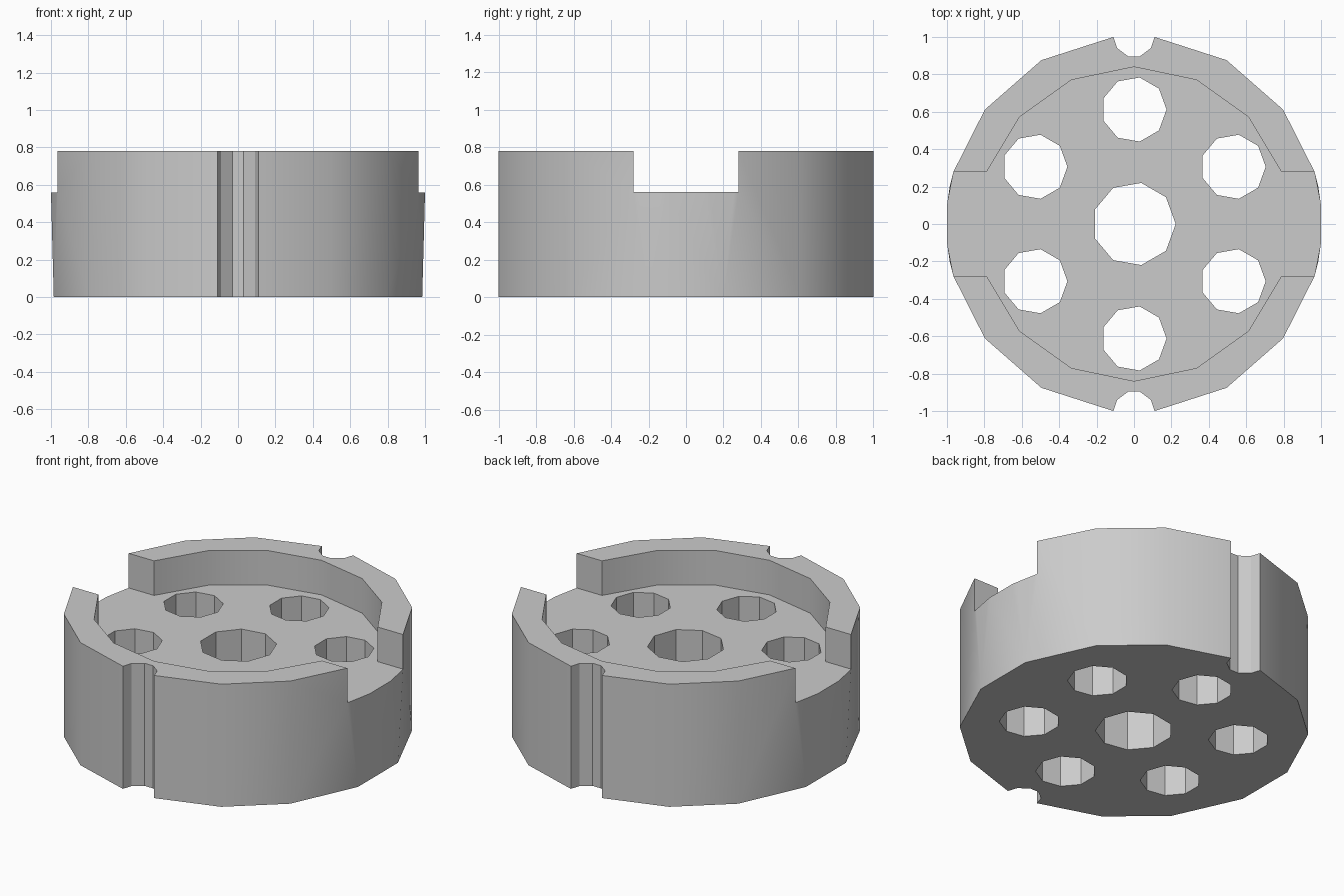
import bpy, bmesh, math

cube = bpy.data.objects.get("Cube")
if cube:
    bpy.data.objects.remove(cube, do_unlink=True)

FLOOR, TOP = 0.56, 0.78

grey = bpy.data.materials.new("plain grey")
grey.use_nodes = True
colour = (0.6, 0.6, 0.6, 1)
grey.diffuse_color = colour
grey.node_tree.nodes["Principled BSDF"].inputs["Base Color"].default_value = colour


def add_object(name, bm):
    bmesh.ops.recalc_face_normals(bm, faces=bm.faces)
    mesh = bpy.data.meshes.new(name)
    bm.to_mesh(mesh)
    bm.free()
    obj = bpy.data.objects.new(name, mesh)
    bpy.context.collection.objects.link(obj)
    return obj


def prism(name, outline, low, high):
    bm = bmesh.new()
    base = bm.faces.new([bm.verts.new((x, y, low)) for x, y in outline])
    side = bmesh.ops.extrude_face_region(bm, geom=[base])["geom"]
    verts = [v for v in side if isinstance(v, bmesh.types.BMVert)]
    bmesh.ops.translate(bm, verts=verts, vec=(0, 0, high - low))
    return add_object(name, bm)


def hole(name, x, y, radius):
    ring = [math.radians(40 * i) for i in range(9)]
    return prism(name, [(x + radius * math.cos(a), y + radius * math.sin(a)) for a in ring], -0.2, 1.2)


def four_way(points):
    return [(sx * x, sy * y) for x, y in points for sx in (1, -1) for sy in (1, -1)]


# Solid drum: the sides flare slightly between the base and the slot floor
shared = [(0.11, 1.0), (0.495, 0.876), (0.797, 0.612)]
base_ring = four_way(shared + [(0.985, 0.2)])
upper_ring = four_way(shared + [(0.965, 0.28), (1.0, 0.1)])
bm = bmesh.new()
for ring, z in ((base_ring, 0), (upper_ring, FLOOR), (upper_ring, TOP)):
    for x, y in ring:
        bm.verts.new((x, y, z))
bmesh.ops.convex_hull(bm, input=bm.verts)
loose = [v for v in bm.verts if not v.link_faces]
bmesh.ops.delete(bm, geom=loose, context="VERTS")
bmesh.ops.dissolve_limit(bm, angle_limit=math.radians(0.3), verts=bm.verts, edges=bm.edges)
drum = add_object("drum_body", bm)

# Pocket in the top, opening through both sides as a slot
quarter = [(1.3, 0.28), (0.787, 0.28), (0.612, 0.572), (0.335, 0.77)]
right_back = quarter + [(0, 0.84)]
left_back = [(-x, y) for x, y in reversed(quarter)]
back = right_back + left_back
pocket = back + [(x, -y) for x, y in reversed(back)]
cutters = [prism("pocket_cutter", pocket, FLOOR, 1.2)]

# Grooves in the front and back
half = [(0.13, 1.06), (0.09, 0.94), (0.03, 0.895)]
groove = half + [(-x, y) for x, y in reversed(half)]
for side in (1, -1):
    cutters.append(prism("groove_cutter", [(x, side * y) for x, y in groove], -0.2, 1.2))

# Centre hole and a ring of six smaller holes
cutters.append(hole("centre_hole_cutter", 0, 0, 0.223))
for i in range(6):
    a = math.radians(30 + 60 * i)
    cutters.append(hole("ring_hole_cutter", 0.612 * math.cos(a), 0.612 * math.sin(a), 0.174))

bpy.ops.object.select_all(action="DESELECT")
drum.select_set(True)
bpy.context.view_layer.objects.active = drum
for cutter in cutters:
    cutter.hide_render = True
    cut = drum.modifiers.new("cut", "BOOLEAN")
    cut.operation = "DIFFERENCE"
    cut.solver = "EXACT"
    cut.object = cutter
    bpy.ops.object.modifier_apply(modifier=cut.name)
    bpy.data.objects.remove(cutter, do_unlink=True)

drum.data.materials.clear()
drum.data.materials.append(grey)
bpy.ops.object.shade_smooth_by_angle(angle=math.radians(30))
